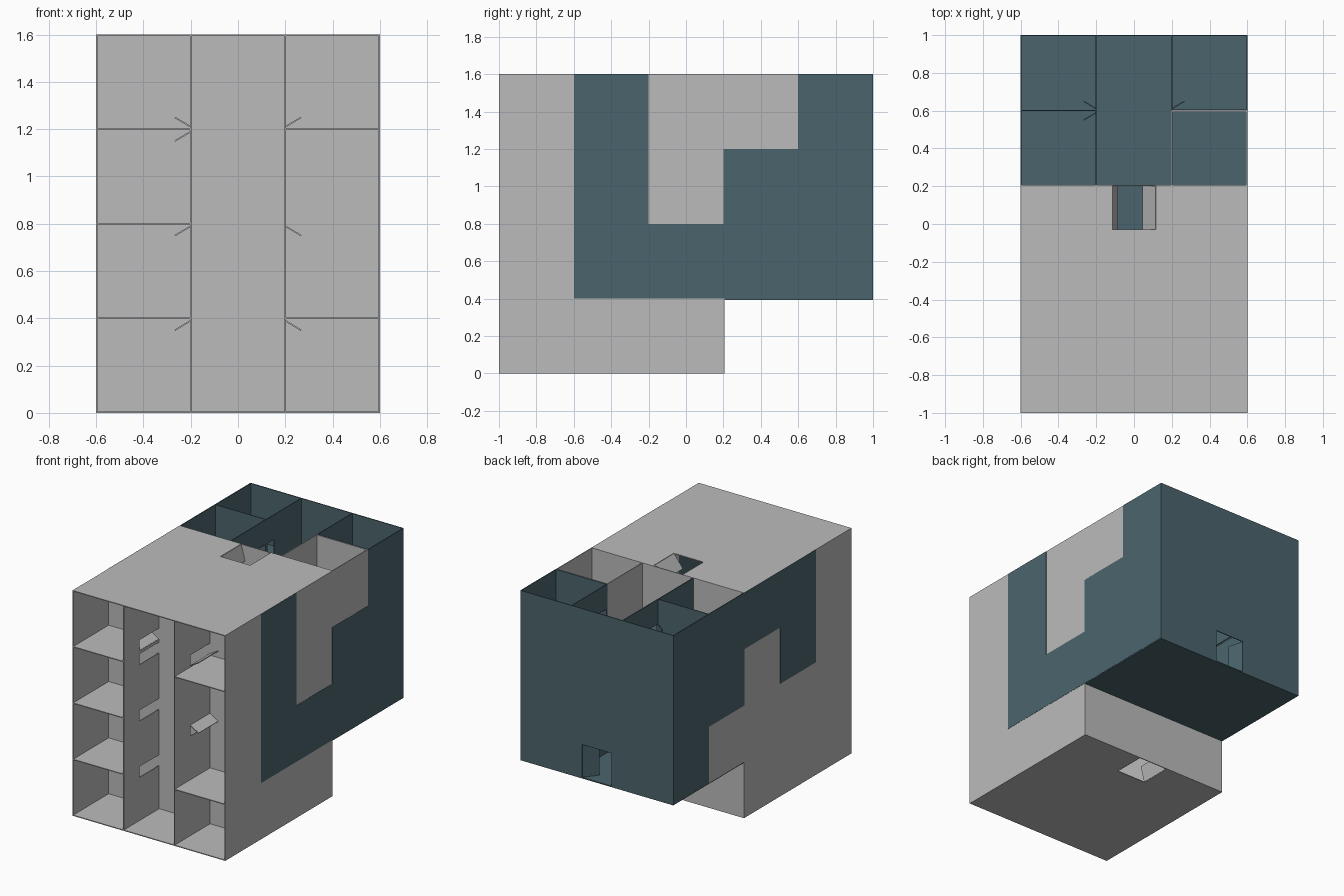
import bpy, bmesh

if "Cube" in bpy.data.objects:
    bpy.data.objects.remove(bpy.data.objects["Cube"])

T = 0.006          # sheet thickness
C = 0.4            # cell size
E = 0.003          # outer sheets are inset by half a thickness

grey = bmesh.new()
teal = bmesh.new()


def point(axis, pos, u, v):
    p = [u, v]
    p.insert(axis, pos)
    return p


def sheet(bm, axis, pos, us, vs, holes=()):
    """Flat sheet across an axis with rectangular holes (u0, u1, v0, v1)."""
    gu = sorted({*us, *[a for h in holes for a in h[:2]]})
    gv = sorted({*vs, *[a for h in holes for a in h[2:]]})
    verts = {}

    def vert(u, v):
        if (u, v) not in verts:
            verts[u, v] = bm.verts.new(point(axis, pos, u, v))
        return verts[u, v]

    for u0, u1 in zip(gu, gu[1:]):
        for v0, v1 in zip(gv, gv[1:]):
            cu, cv = (u0 + u1) / 2, (v0 + v1) / 2
            if any(h[0] < cu < h[1] and h[2] < cv < h[3] for h in holes):
                continue
            bm.faces.new([vert(u0, v0), vert(u1, v0), vert(u1, v1), vert(u0, v1)])


def flap(bm, a, b, offset):
    """Folded flap hinged on the edge a-b."""
    pts = [a, b, [i + j for i, j in zip(b, offset)], [i + j for i, j in zip(a, offset)]]
    bm.faces.new([bm.verts.new(p) for p in pts])


def finish(bm, name, color):
    me = bpy.data.meshes.new(name)
    bm.to_mesh(me)
    bm.free()
    ob = bpy.data.objects.new(name, me)
    bpy.context.collection.objects.link(ob)
    m = ob.modifiers.new("thickness", "SOLIDIFY")
    m.thickness = T
    m.offset = 0
    mat = bpy.data.materials.new(name)
    mat.diffuse_color = (*color, 1)
    mat.use_nodes = True
    mat.node_tree.nodes["Principled BSDF"].inputs["Base Color"].default_value = mat.diffuse_color
    me.materials.append(mat)


W = (-0.6, 0.6)
D = 0.117          # half width of the double doors

# Grey shell: sides, back of the shelves, roof, bottom, rear wall
for s in (-1, 1):
    sheet(grey, 0, s * (0.6 - E), (-1, 0.205), (0, 1.6))
sheet(grey, 1, -0.6, W, (0, 1.594))
door = [(-D, D, -0.03, 0.2)]
sheet(grey, 2, 1.6 - E, W, (-1, 0.206), door)
sheet(grey, 2, E, W, (-1, 0.206), door)
sheet(grey, 1, 0.203, W, (0, 0.4))
sheet(grey, 1, 0.203, W, (1.2, 1.6))

# Double doors folded inward in the roof and bottom
for z, d in ((1.6 - E, -1), (E, 1)):
    flap(grey, (D, -0.03, z), (D, 0.2, z), (-0.07, 0, d * 0.09))
    flap(grey, (-D, -0.03, z), (-D, 0.2, z), (0.03, 0, d * 0.11))

# Front shelves
for z in (0.4, 0.8, 1.2):
    sheet(grey, 2, z, (-0.6, -0.2), (-1, -0.6))
    if z != 0.8:
        sheet(grey, 2, z, (0.2, 0.6), (-1, -0.6))

# Shelf dividers with slots and flaps: (shelf height, direction)
slots = {-1: [(1.2, 1), (1.2, -1), (0.8, -1), (0.4, -1)],
         1: [(1.2, 1), (0.8, -1), (0.4, -1)]}
for s, items in slots.items():
    holes = []
    for z, d in items:
        a, b = z + d * 0.01, z + d * 0.088
        holes.append((-0.825, -0.605, min(a, b), max(a, b)))
        flap(grey, (s * 0.2, -0.825, a), (s * 0.2, -0.605, a), (s * 0.067, 0, d * 0.04))
    sheet(grey, 0, s * 0.2, (-1, -0.6), (0, 1.594), holes)

# Teal shell: back wall with double door, bottom, upper floor
sheet(teal, 1, 1 - E, W, (0.394, 1.6), [(-D, D, 0.402, 0.635)])
flap(teal, (D, 1 - E, 0.402), (D, 1 - E, 0.635), (-0.07, -0.09, 0))
flap(teal, (-D, 1 - E, 0.402), (-D, 1 - E, 0.635), (0.03, -0.11, 0))
sheet(teal, 2, 0.397, W, (0.206, 1))
sheet(teal, 2, 1.2, W, (0.2, 1))
sheet(teal, 2, 1.2, (-0.2, 0.2), (-0.6, 0.2))

# Upper dividers with slots and flaps beside the cross wall
for s, dirs in ((-1, (1, -1)), (1, (1,))):
    for d in (-1, 1):
        bm = grey if (s, d) == (1, -1) else teal
        a, b = 0.6 + d * 0.01, 0.6 + d * 0.088
        holes = []
        if d in dirs:
            holes = [(min(a, b), max(a, b), 1.206, 1.425)]
            flap(bm, (s * 0.2, a, 1.206), (s * 0.2, a, 1.425), (s * 0.067, d * 0.04, 0))
        ys = (0.6, 1) if d > 0 else (0.2, 0.6)
        sheet(bm, 0, s * 0.2, ys, (1.2, 1.6), holes)
sheet(teal, 1, 0.6, (-0.6, -0.2), (1.2, 1.6))
sheet(teal, 1, 0.604, (0.2, 0.6), (1.2, 1.6))
sheet(grey, 1, 0.597, (0.2, 0.6), (1.2, 1.6))

# Interlocking side cells (y index, z index) of the teal and grey halves
cells = {
    1: ({(1, 1), (1, 2), (1, 3), (2, 1), (3, 1), (3, 2), (4, 1), (4, 2), (4, 3)},
        {(1, 0), (2, 0), (2, 2), (2, 3), (3, 3)}),
    -1: ({(1, 2), (1, 3), (2, 3), (3, 2), (3, 3), (4, 1), (4, 2), (4, 3)},
         {(1, 0), (2, 0), (1, 1), (2, 1), (2, 2), (3, 1)}),
}
for s, halves in cells.items():
    xs = sorted((s * 0.2, s * 0.59))
    for bm, own in zip((teal, grey), halves):
        for j, k in own:
            y, z = -1 + j * C, k * C
            ys, zs = (y, y + C), (z, z + C)
            # outer side panel
            if bm is teal:
                sheet(bm, 0, s * (0.6 - E + 0.0015), ys, zs)
            elif j > 2:
                sheet(bm, 0, s * (0.6 - E), ys, zs)
            if k == 3 and j > 2:
                continue                       # open-topped cells are built above
            # inner side panel, kept clear of the roof and bottom
            inner = (max(z, 0.01 if k == 0 else z + 0.004), z + C - 0.008)
            sheet(bm, 0, s * 0.2, ys, inner)
            # skins where the two halves meet
            for d in (-1, 1):
                if (j + d, k) not in own and 1 <= j + d <= 4:
                    sheet(bm, 1, y + C / 2 + d * (C / 2 - 0.009), xs, inner)
                if (j, k + d) not in own and 0 <= k + d <= 3:
                    sheet(bm, 2, z + C / 2 + d * (C / 2 - 0.009), xs, ys)

finish(grey, "front_half", (0.5, 0.5, 0.5))
finish(teal, "rear_half", (0.07, 0.128, 0.152))
